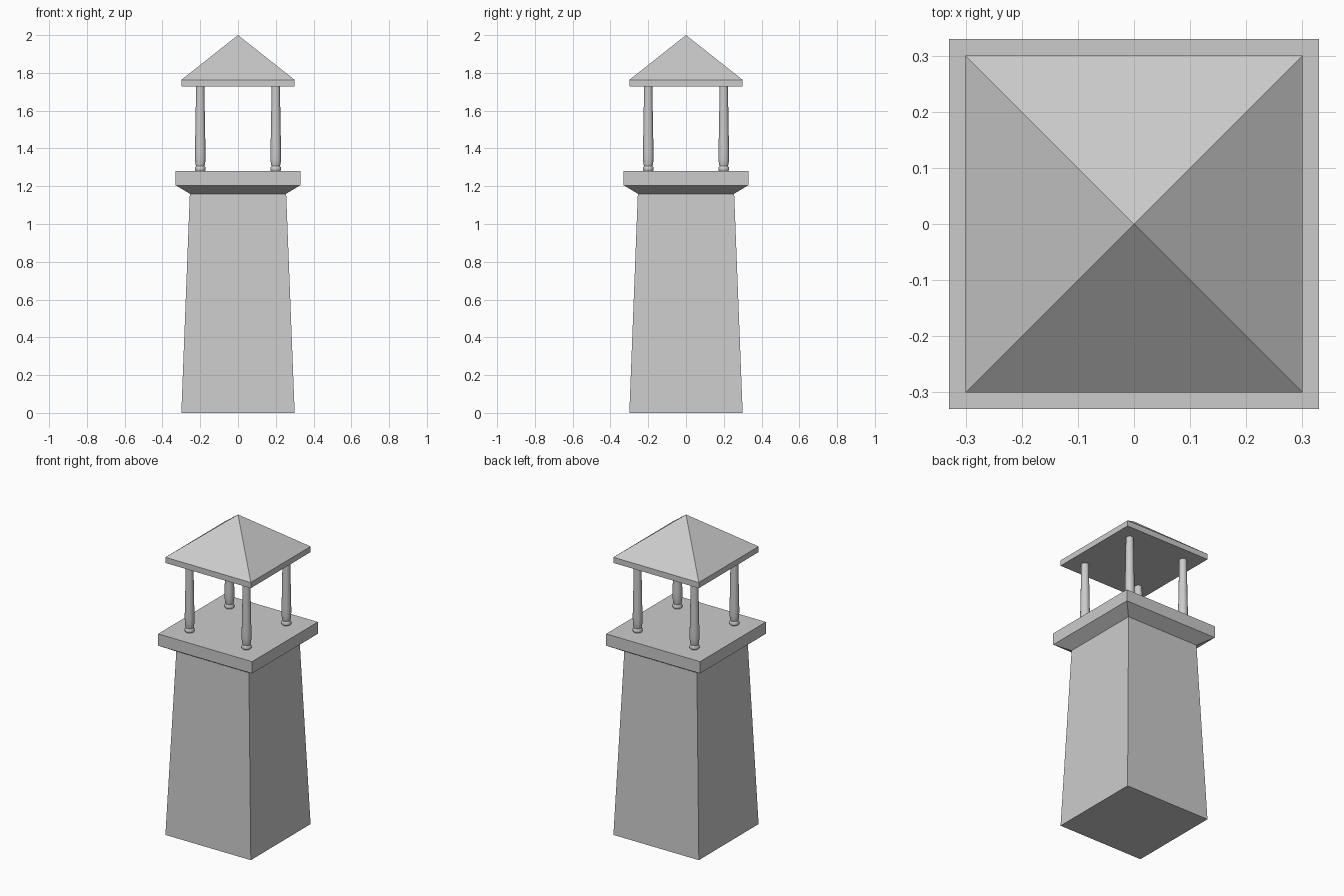
import bpy, math

if "Cube" in bpy.data.objects:
    bpy.data.objects.remove(bpy.data.objects["Cube"])


def loft(name, rings, sides, centre=(0, 0), smooth=False):
    """Stack regular rings of (radius, z) into a closed solid; radius 0 makes a tip."""
    verts, faces, prev = [], [], None
    for r, z in rings:
        start = len(verts)
        if r == 0:
            verts.append((centre[0], centre[1], z))
            ring = [start] * sides
        else:
            for i in range(sides):
                a = 2 * math.pi * (i + 0.5) / sides
                verts.append((centre[0] + r * math.cos(a), centre[1] + r * math.sin(a), z))
            ring = list(range(start, start + sides))
        if prev is None:
            faces.append(ring[::-1])
        else:
            for i in range(sides):
                j = (i + 1) % sides
                top = [ring[j], ring[i]] if r else [ring[i]]
                faces.append([prev[i], prev[j]] + top)
        prev = ring
    if rings[-1][0]:
        faces.append(prev)
    mesh = bpy.data.meshes.new(name)
    mesh.from_pydata(verts, [], faces)
    obj = bpy.data.objects.new(name, mesh)
    bpy.context.collection.objects.link(obj)
    if smooth:
        bpy.ops.object.select_all(action='DESELECT')
        obj.select_set(True)
        bpy.context.view_layer.objects.active = obj
        bpy.ops.object.shade_smooth_by_angle(angle=math.radians(40))
    return obj


def square(*profile):
    """Convert (half width, z) pairs to corner radii."""
    return [(w * math.sqrt(2), z) for w, z in profile]


# Tapered square shaft
loft("tower_shaft", square((0.30, 0), (0.255, 1.16)), 4)

# Platform with sloped underside
loft("platform", square((0.255, 1.16), (0.33, 1.205), (0.33, 1.28)), 4)

# Turned columns with a bead at the foot
column = [(0.024, 1.28), (0.028, 1.286), (0.029, 1.293), (0.027, 1.301),
          (0.023, 1.307), (0.026, 1.32), (0.028, 1.34), (0.0285, 1.38),
          (0.027, 1.45), (0.025, 1.55), (0.0235, 1.65), (0.0225, 1.728)]
for sx, side in ((-1, "left"), (1, "right")):
    for sy, end in ((-1, "front"), (1, "back")):
        loft(f"column_{end}_{side}", column, 20, (0.2 * sx, 0.2 * sy), True)

# Pyramid roof with a thin eave slab
loft("roof", square((0.30, 1.727), (0.30, 1.763), (0, 2.0)), 4)
